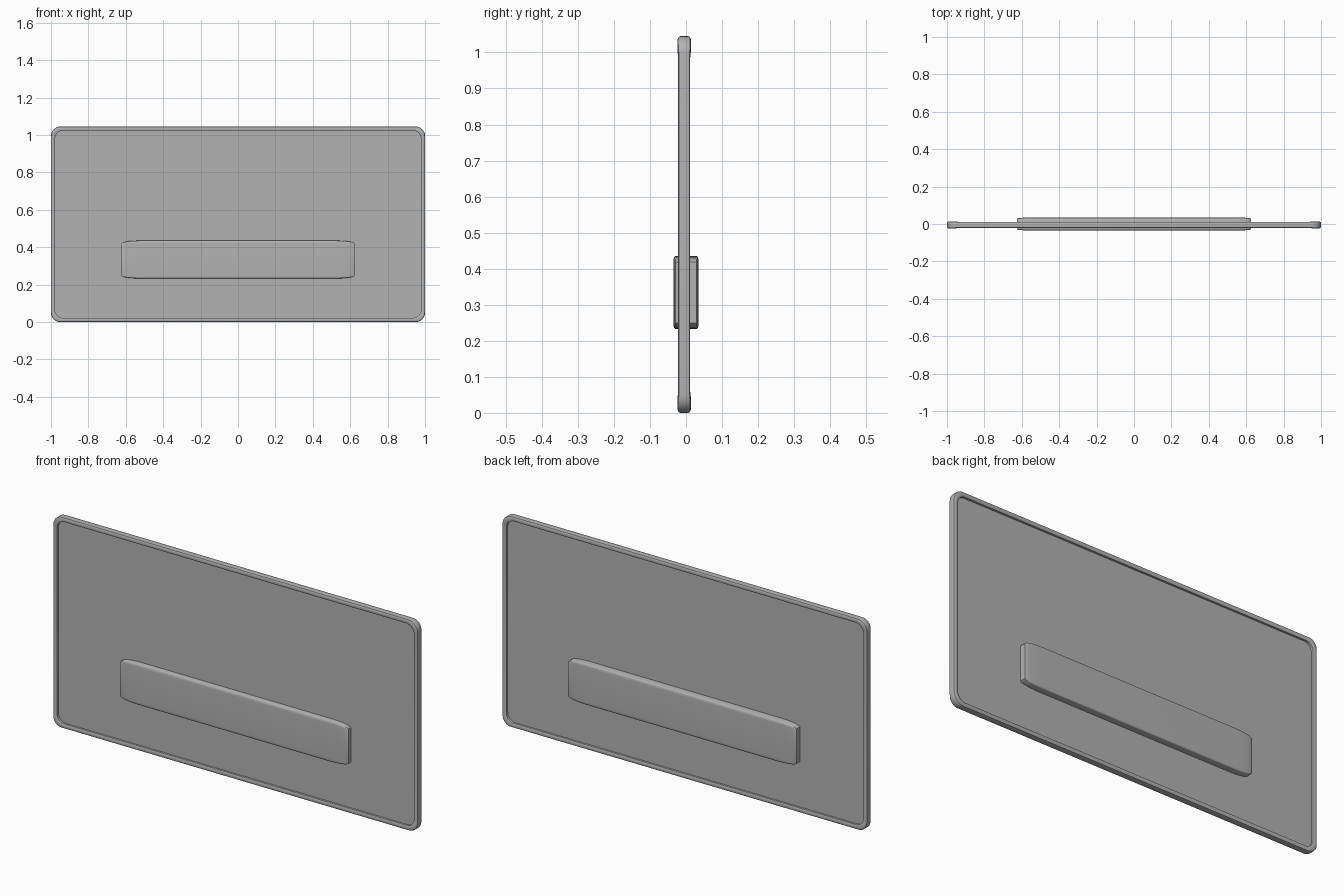
import bpy, bmesh, math

cube = bpy.data.objects.get("Cube")
if cube:
    bpy.data.objects.remove(cube, do_unlink=True)

grey = bpy.data.materials.new("grey")
grey.use_nodes = True
colour = (0.45, 0.45, 0.45, 1)
grey.diffuse_color = colour
grey.node_tree.nodes["Principled BSDF"].inputs["Base Color"].default_value = colour

WIDTH, HEIGHT, MID_Y = 2.0, 1.045, -0.005
CORNER, STEPS = 0.05, 8


def finish(name, bm):
    """Turn a bmesh into a smooth, grey object."""
    bmesh.ops.recalc_face_normals(bm, faces=bm.faces)
    mesh = bpy.data.meshes.new(name)
    bm.to_mesh(mesh)
    bm.free()
    mesh.materials.append(grey)
    obj = bpy.data.objects.new(name, mesh)
    bpy.context.collection.objects.link(obj)
    bpy.ops.object.select_all(action='DESELECT')
    obj.select_set(True)
    bpy.context.view_layer.objects.active = obj
    bpy.ops.object.shade_smooth_by_angle(angle=math.radians(35))
    return obj


def outline(inset):
    """Rounded rectangle as (x, z, swell), where swell peaks mid-corner."""
    radius = CORNER - inset * 0.4
    points = []
    for k, (sx, sz) in enumerate([(1, 1), (-1, 1), (-1, -1), (1, -1)]):
        cx = sx * (WIDTH / 2 - inset - radius)
        cz = HEIGHT / 2 + sz * (HEIGHT / 2 - inset - radius)
        for i in range(STEPS + 1):
            t = i / STEPS
            a = (k + t) * math.pi / 2
            points.append((cx + radius * math.cos(a),
                           cz + radius * math.sin(a),
                           math.sin(math.pi * t)))
    return points


# Rim: softened section swept round the rounded rectangle
section = [(0, 0.011), (0.0015, 0.0145), (0.005, 0.0165),
           (0.018, 0.0165), (0.022, 0.014)]
section += [(inset, -y) for inset, y in reversed(section)]
bm = bmesh.new()
loops = []
for inset, y in section:
    loops.append([bm.verts.new((x, MID_Y + y * (1 + 0.15 * s), z))
                  for x, z, s in outline(inset)])
for j, loop in enumerate(loops):
    after = loops[(j + 1) % len(loops)]
    for i in range(len(loop)):
        n = (i + 1) % len(loop)
        bm.faces.new((loop[i], loop[n], after[n], after[i]))
finish("rim", bm)

# Panel: thin sheet recessed on both sides of the rim
bm = bmesh.new()
sheet = bm.faces.new([bm.verts.new((x, MID_Y - 0.004, z))
                      for x, z, s in outline(0.015)])
grown = bmesh.ops.extrude_face_region(bm, geom=[sheet], use_keep_orig=True)
moved = [v for v in grown["geom"] if isinstance(v, bmesh.types.BMVert)]
bmesh.ops.translate(bm, verts=moved, vec=(0, 0.008, 0))
finish("panel", bm)

# Crossbar: rounded block stretched long, passing through the panel
bm = bmesh.new()
bmesh.ops.create_cube(bm, size=1)
bmesh.ops.bevel(bm, geom=bm.edges[:], offset=0.08, segments=5,
                profile=0.5, affect='EDGES')
bmesh.ops.scale(bm, verts=bm.verts, vec=(1.25, 0.07, 0.202))
bmesh.ops.translate(bm, verts=bm.verts, vec=(0, 0, 0.334))
finish("crossbar", bm)
